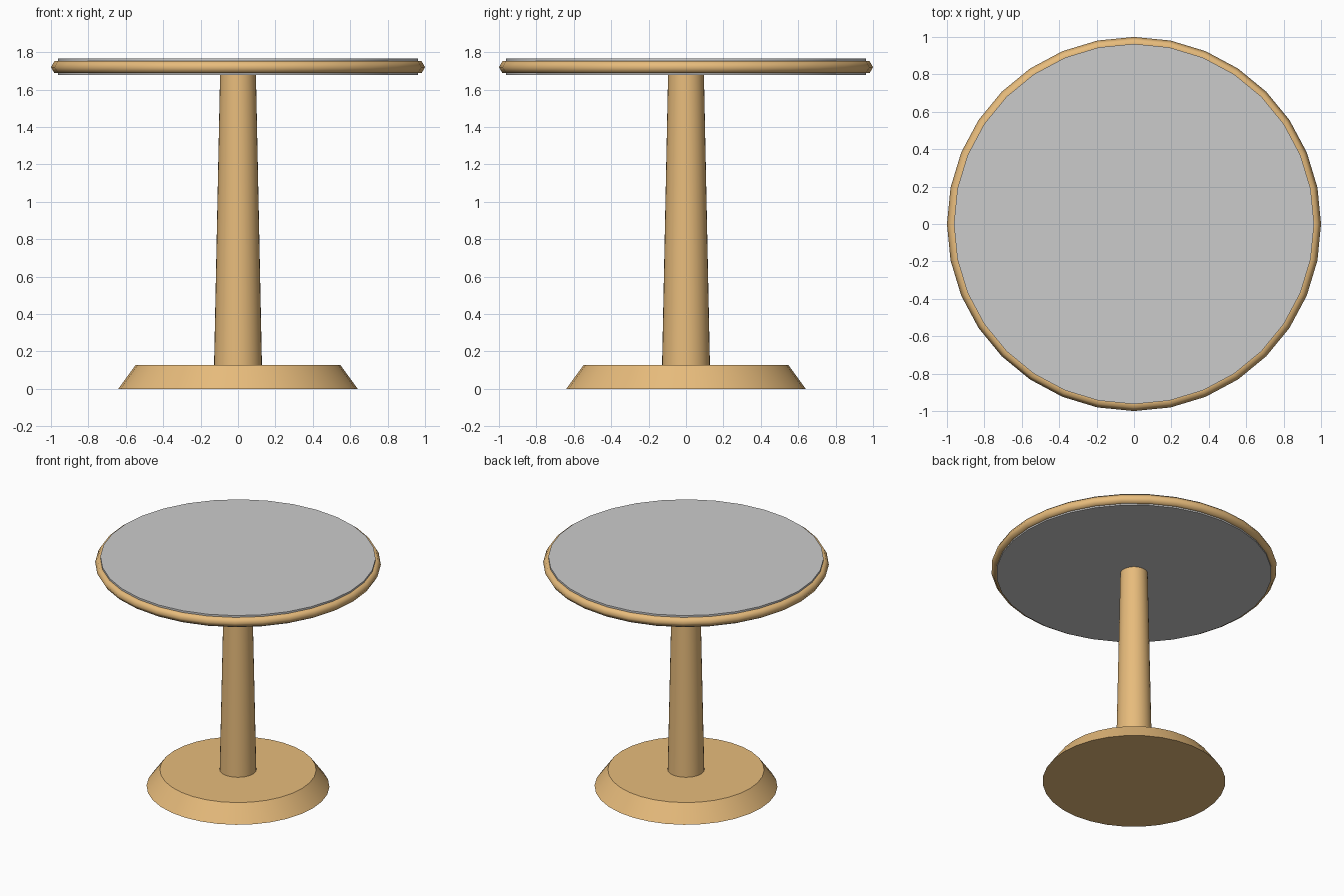
import bpy
import math

if "Cube" in bpy.data.objects:
    bpy.data.objects.remove(bpy.data.objects["Cube"])

wood = bpy.data.materials.new("wood")
wood.diffuse_color = (0.8, 0.5, 0.2, 1.0)
wood.use_nodes = True
wood.node_tree.nodes["Principled BSDF"].inputs["Base Color"].default_value = wood.diffuse_color


def finish(name, material=None):
    obj = bpy.context.object
    obj.name = name
    obj.data.name = name
    if material:
        obj.data.materials.append(material)
    bpy.ops.object.shade_smooth_by_angle(angle=math.radians(30))
    return obj


def tapered_disc(name, r_bottom, r_top, z_bottom, z_top, material=None):
    bpy.ops.mesh.primitive_cone_add(
        vertices=32, radius1=r_bottom, radius2=r_top, depth=z_top - z_bottom,
        location=(0, 0, (z_bottom + z_top) / 2))
    return finish(name, material)


# Pedestal: flared foot and slim tapering column
tapered_disc("base", 0.64, 0.547, 0.0, 0.128, wood)
tapered_disc("column", 0.128, 0.096, 0.128, 1.677, wood)

# Grey round top
tapered_disc("table_top", 0.963, 0.963, 1.677, 1.766)

# Wooden edge band around the top
bpy.ops.mesh.primitive_torus_add(
    major_segments=32, minor_segments=6, major_radius=0.963,
    minor_radius=0.037, location=(0, 0, 1.72))
rim = finish("edge_rim", wood)
for poly in rim.data.polygons:
    poly.use_smooth = True
sharp = rim.data.attributes.get("sharp_edge")
if sharp:
    rim.data.attributes.remove(sharp)
